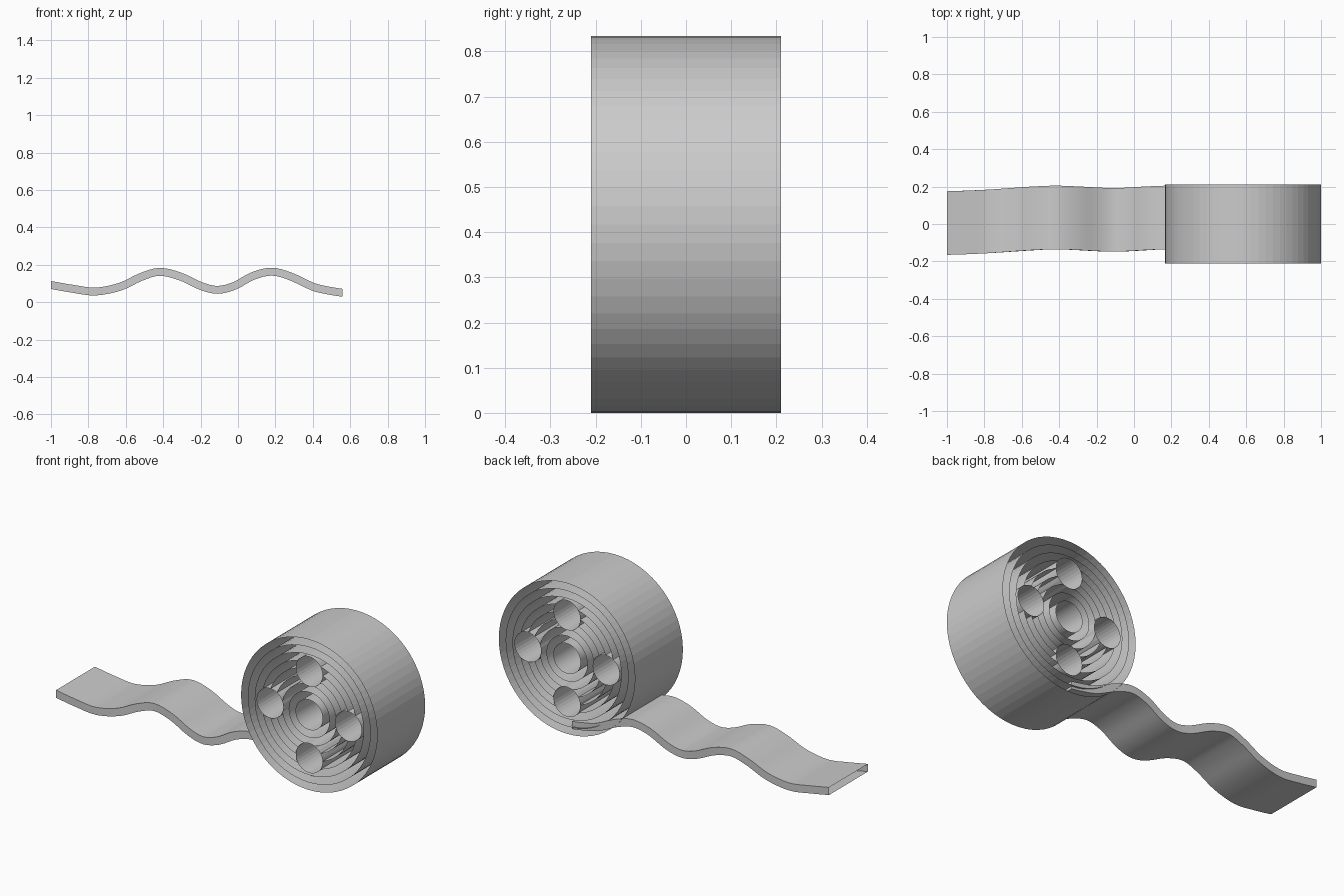
import bpy, bmesh
from math import cos, sin, pi, acos
from mathutils import Vector

if "Cube" in bpy.data.objects:
    bpy.data.objects.remove(bpy.data.objects["Cube"])

CX, CZ, R, HALF = 0.583, 0.417, 0.417, 0.21
HOLE_D, HOLE_R = 0.24, 0.082


def finish(name, bm, normals=False):
    if normals:
        bmesh.ops.recalc_face_normals(bm, faces=bm.faces)
    me = bpy.data.meshes.new(name)
    bm.to_mesh(me)
    bm.free()
    ob = bpy.data.objects.new(name, me)
    bpy.context.collection.objects.link(ob)
    return ob


def sheet(bm, cx, cz, r, a0, a1, n):
    """Curved wall running the full roll width, open at both faces."""
    closed = abs(a1 - a0 - 2 * pi) < 1e-6
    rows = []
    for i in range(n if closed else n + 1):
        a = a0 + (a1 - a0) * i / n
        x, z = cx + r * cos(a), cz + r * sin(a)
        rows.append((bm.verts.new((x, -HALF, z)), bm.verts.new((x, HALF, z))))
    for i in range(n):
        p, q = rows[i], rows[(i + 1) % len(rows)]
        bm.faces.new((p[0], p[1], q[1], q[0]))


# Nested roll layers; the ones crossing the four holes become arcs
for k in range(2, 11):
    r = R * k / 10
    bm = bmesh.new()
    c = (r * r + HOLE_D ** 2 - HOLE_R ** 2) / (2 * r * HOLE_D)
    if c < 1:
        phi = acos(c)
        for q in range(4):
            sheet(bm, CX, CZ, r, q * pi / 2 + phi, (q + 1) * pi / 2 - phi, 12)
    else:
        sheet(bm, CX, CZ, r, 0, 2 * pi, 64)
    finish("roll_layer_%d" % k, bm)

# Four round holes around the hub
for q in range(4):
    bm = bmesh.new()
    a = q * pi / 2
    sheet(bm, CX + HOLE_D * cos(a), CZ + HOLE_D * sin(a), HOLE_R, 0, 2 * pi, 32)
    finish("hole_wall_%d" % q, bm)

# Wavy loose strip: (x, sideways drift, height) of its centre line
path = [Vector(p) for p in (
    (-1, .005, .092), (-.88, .009, .071), (-.76, .015, .057), (-.63, .024, .083),
    (-.52, .031, .134), (-.42, .035, .162), (-.31, .031, .138), (-.2, .025, .087),
    (-.11, .022, .066), (-.02, .025, .087), (.08, .031, .14), (.18, .035, .163),
    (.28, .034, .138), (.4, .032, .083), (.48, .03, .063), (.56, .03, .05))]


def smooth(pts, steps=4):
    out = []
    for i in range(len(pts) - 1):
        a, b, c, d = pts[max(i - 1, 0)], pts[i], pts[i + 1], pts[min(i + 2, len(pts) - 1)]
        for s in range(steps):
            t = s / steps
            out.append(0.5 * (2 * b + (c - a) * t + (2 * a - 5 * b + 4 * c - d) * t * t
                              + (3 * b - a - 3 * c + d) * t ** 3))
    return out + [pts[-1]]


line = smooth(path)
bm = bmesh.new()
rings = []
for i, p in enumerate(line):
    t = line[min(i + 1, len(line) - 1)] - line[max(i - 1, 0)]
    n = Vector((-t.z, 0, t.x)).normalized() * 0.021
    if i in (0, len(line) - 1):
        n = Vector((0, 0, 0.021))
    w = Vector((0, 0.17, 0))
    rings.append([bm.verts.new(p + o) for o in (n - w, n + w, -n + w, -n - w)])
for a, b in zip(rings, rings[1:]):
    for j in range(4):
        bm.faces.new((a[j], b[j], b[(j + 1) % 4], a[(j + 1) % 4]))
bm.faces.new(rings[-1])
strip = finish("loose_strip", bm, True)
bpy.context.view_layer.objects.active = strip
strip.select_set(True)
bpy.ops.object.shade_smooth_by_angle()
